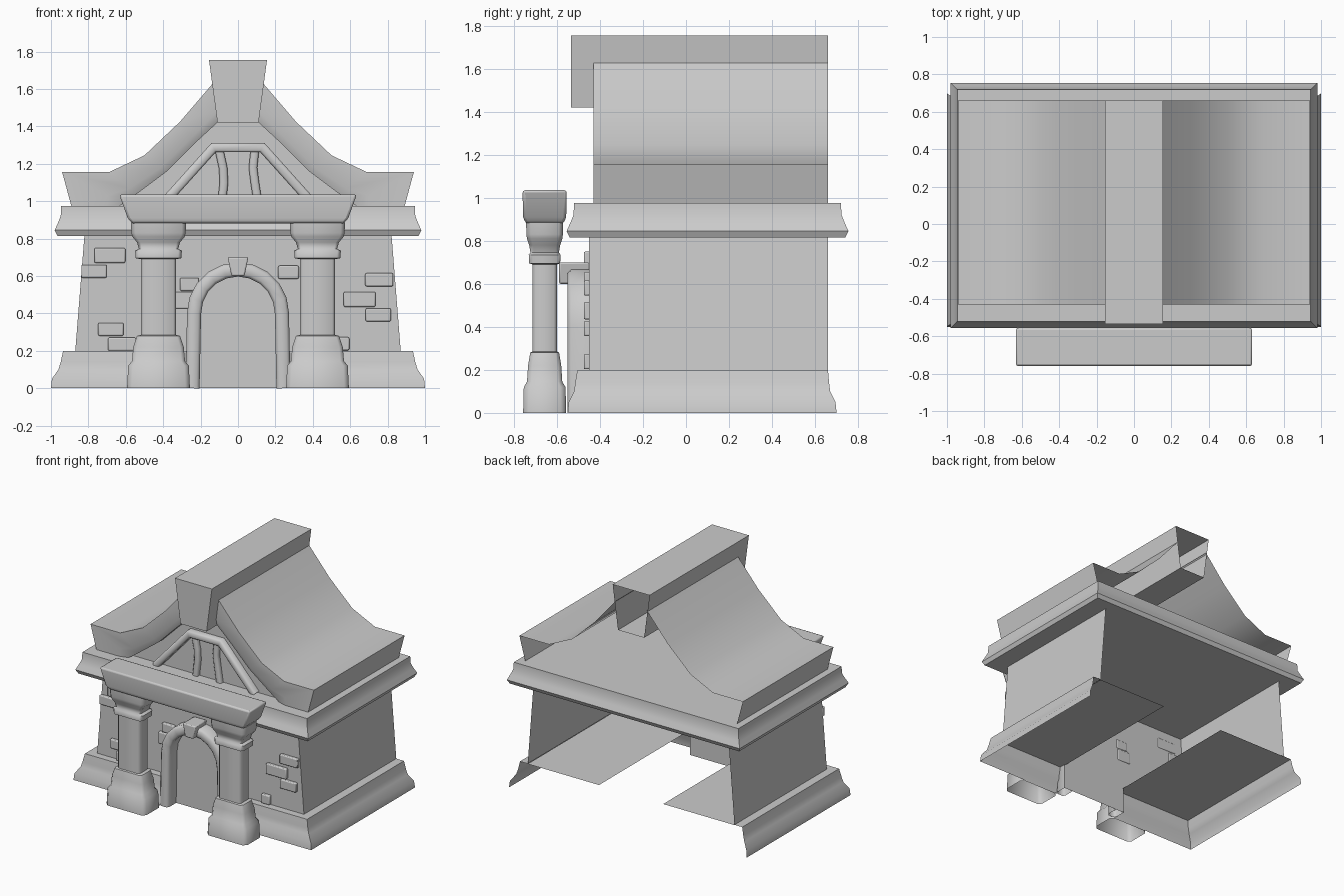
import bpy, bmesh, math
from mathutils import Vector

cube = bpy.data.objects.get("Cube")
if cube:
    bpy.data.objects.remove(cube, do_unlink=True)

stone = bpy.data.materials.new("plain_grey_stone")
stone.use_nodes = True
GREY = (0.6, 0.6, 0.6, 1)
stone.diffuse_color = GREY
stone.node_tree.nodes["Principled BSDF"].inputs["Base Color"].default_value = GREY


def loft(name, rings, loop=True, caps="", mirror=False, smooth=35, bevel=0):
    """Skin a list of rings of points; caps may hold 's' (start) and 'e' (end)."""
    bm = bmesh.new()
    rows = [[bm.verts.new(p) for p in ring] for ring in rings]
    n = len(rows[0])
    for a, b in zip(rows, rows[1:]):
        for i in range(n if loop else n - 1):
            j = (i + 1) % n
            bm.faces.new((a[i], a[j], b[j], b[i]))
    if "s" in caps:
        bm.faces.new(rows[0][::-1])
    if "e" in caps:
        bm.faces.new(rows[-1])
    bmesh.ops.recalc_face_normals(bm, faces=bm.faces)
    me = bpy.data.meshes.new(name)
    bm.to_mesh(me)
    bm.free()
    me.materials.append(stone)
    ob = bpy.data.objects.new(name, me)
    bpy.context.collection.objects.link(ob)
    bpy.ops.object.select_all(action="DESELECT")
    ob.select_set(True)
    bpy.context.view_layer.objects.active = ob
    if smooth:
        bpy.ops.object.shade_smooth_by_angle(angle=math.radians(smooth))
    if mirror:
        ob.modifiers.new("mirror", "MIRROR")
    if bevel:
        mod = ob.modifiers.new("soft_edges", "BEVEL")
        mod.width, mod.segments = bevel, 2
    return ob


def rect(cx, cy, hx, hy, z, cut=0):
    """Rectangle ring with optional cut corners."""
    if not cut:
        return [(cx + sx * hx, cy + sy * hy, z) for sx, sy in ((-1, -1), (1, -1), (1, 1), (-1, 1))]
    pts = []
    for sx, sy in ((-1, -1), (1, -1), (1, 1), (-1, 1)):
        pair = [(cx + sx * (hx - cut), cy + sy * hy, z), (cx + sx * hx, cy + sy * (hy - cut), z)]
        pts += pair[::-1] if sx == sy else pair
    return pts


def trim(name, path, width, back, front, mirror=False):
    """Sweep a rounded strip along an x-z path, with mitred joints."""
    path = [Vector(p) for p in path]
    w, soft = width / 2, width * 0.2
    section = [(-w, back), (-w, front + soft), (soft - w, front),
               (w - soft, front), (w, front + soft), (w, back)]
    rings = []
    for i, p in enumerate(path):
        t0 = (p - path[max(i - 1, 0)]).normalized()
        t1 = (path[min(i + 1, len(path) - 1)] - p).normalized()
        t = (t0 + t1).normalized()
        side = Vector((-t.y, t.x))
        ref = t1 if i == 0 else t0
        side /= max(t.dot(ref), 0.5)
        rings.append([(p.x + side.x * u, y, p.y + side.y * u) for u, y in section])
    return loft(name, rings, False, mirror=mirror, smooth=50)


BACK, WALL = 0.66, -0.45

# Walls: front and both sides, leaning inward, open at the back
loft("walls", [[(-x, BACK, z), (-x, WALL, z), (x, WALL, z), (x, BACK, z)]
               for x, z in ((0.87, 0.2), (0.82, 0.83))], False, smooth=0)
loft("door", [[(-0.28, WALL, z), (0.28, WALL, z)] for z in (0, 0.2)], False, smooth=0)

# Plinth on each side of the doorway, with its inner ledge
plinth = [(1.0, -0.55, 0.7, 0), (0.995, -0.545, 0.695, 0.05), (0.96, -0.52, 0.67, 0.1),
          (0.948, -0.515, 0.665, 0.14), (0.935, -0.505, 0.66, 0.2), (0.87, WALL, BACK, 0.2)]
loft("plinth", [[(0.27, f, z), (x, f, z), (x, b, z)] for x, f, b, z in plinth],
     False, mirror=True, smooth=45)
loft("plinth_ledge", [[(0.27, y, 0.198), (0.87, y, 0.198)] for y in (WALL, BACK)],
     False, mirror=True, smooth=0)

# Cornice all round, closed above and below
cornice = [(0.965, 0.815), (0.98, 0.845), (0.962, 0.885), (0.948, 0.92), (0.945, 0.975)]
loft("cornice", [rect(0, 0.1, x, x - 0.325, z) for x, z in cornice], caps="se")

# Swept roof: outer shell, front fascia and soffit
outer = [(0.89, 0.97), (0.94, 1.155), (0.69, 1.155), (0.5, 1.245), (0.31, 1.425), (0.13, 1.635)]
inner = [(0.64, 0.97), (0.61, 0.99), (0.54, 1.04), (0.38, 1.16), (0.23, 1.31), (0.1, 1.43)]
loft("roof", [[(x, y, z) for x, z in outer] for y in (-0.43, BACK)], False, mirror=True, smooth=40)
fascia = [[(x, -0.43, z) for x, z in outer],
          [(a + (c - a) * 0.75, -0.43, b + (d - b) * 0.75) for (a, b), (c, d) in zip(outer, inner)],
          [(x, -0.41, z) for x, z in inner],
          [(x, -0.36, z) for x, z in inner]]
loft("roof_fascia", fascia, False, mirror=True, smooth=60)
loft("gable_wall", [[(s * x, -0.365, z) for s in (-1, 1)] for x, z in inner], False, smooth=0)

# Ridge beam, hollow at the back
beam = [(-0.155, 1.755), (0.155, 1.755), (0.11, 1.42), (-0.11, 1.42)]
loft("ridge_beam", [[(x, y, z) for x, z in beam] for y in (-0.535, BACK)], caps="s", smooth=0)

# Gable window frame and bent bars
trim("gable_frame", [(-0.415, 0.97), (-0.13, 1.287), (0.13, 1.287), (0.415, 0.97)],
     0.05, -0.365, -0.415)
trim("gable_bar_right", [(-0.1, 1.27), (-0.08, 1.18), (-0.075, 1.1), (-0.09, 0.97)],
     0.045, -0.365, -0.395)
trim("gable_bar_left", [(0.09, 1.27), (0.08, 1.18), (0.09, 1.1), (0.11, 0.97)],
     0.045, -0.365, -0.395)

# Door arch and keystone
arc = [(0.235 * math.cos(math.pi * k / 10), 0.4 + 0.235 * math.sin(math.pi * k / 10))
       for k in range(11)]
trim("door_arch", [(0.243, 0)] + arc + [(-0.243, 0)], 0.075, WALL, -0.55)
loft("keystone", [rect(0, -0.52, hx, 0.07, z) for hx, z in ((0.035, 0.6), (0.055, 0.7))],
     caps="se", bevel=0.008)

# Porch columns: rectangular rings with cut corners
PORCH = -0.657
column = [(0, 0.168, 0.1), (0.12, 0.162, 0.097), (0.145, 0.142, 0.082), (0.22, 0.135, 0.077),
          (0.28, 0.115, 0.067), (0.285, 0.093, 0.057), (0.69, 0.093, 0.057), (0.695, 0.122, 0.072),
          (0.735, 0.125, 0.074), (0.745, 0.105, 0.066), (0.78, 0.115, 0.072), (0.81, 0.14, 0.082),
          (0.83, 0.145, 0.085), (0.885, 0.147, 0.086)]
for side, cx in (("left", 0.425), ("right", -0.425)):
    loft("porch_column_" + side,
         [rect(cx, PORCH, hx, hy, z, hy * 0.25) for z, hx, hy in column], caps="e", smooth=50)

# Porch lintel, flaring upward
loft("porch_lintel", [rect(0, PORCH, hx, hy, z) for hx, hy, z in
                      ((0.565, 0.088, 0.88), (0.59, 0.1, 0.91), (0.635, 0.103, 1.035))],
     caps="se", bevel=0.012, smooth=40)

# Loose bricks on the front wall: centre x, centre z, width, height
bricks = [(-0.685, 0.71, 0.165, 0.08), (-0.77, 0.625, 0.135, 0.07), (-0.68, 0.315, 0.135, 0.07),
          (-0.62, 0.235, 0.15, 0.07), (0.755, 0.58, 0.15, 0.07), (0.65, 0.475, 0.17, 0.08),
          (0.75, 0.392, 0.135, 0.07), (0.27, 0.62, 0.11, 0.07), (-0.26, 0.555, 0.1, 0.07),
          (-0.28, 0.47, 0.12, 0.09), (0.56, 0.238, 0.07, 0.07)]
for k, (cx, cz, w, h) in enumerate(bricks):
    loft(f"wall_brick_{k + 1}", [rect(cx, -0.46, w / 2, 0.015, cz + s * h / 2) for s in (-1, 1)],
         caps="se", bevel=0.007)
